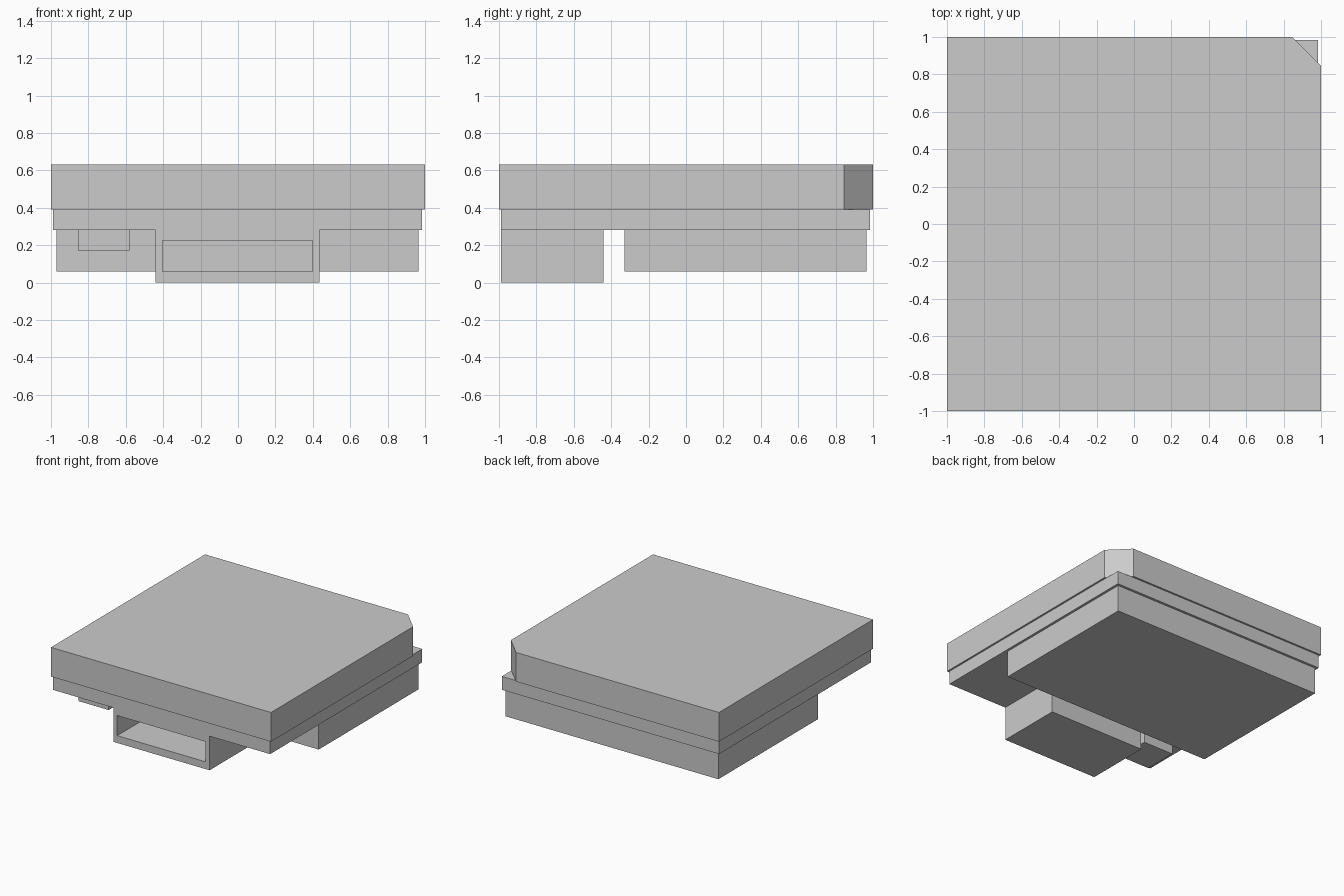
import bpy
import bmesh

cube = bpy.data.objects.get("Cube")
if cube:
    bpy.data.objects.remove(cube, do_unlink=True)

grey = bpy.data.materials.new("light_grey")
grey.use_nodes = True
colour = (0.6, 0.6, 0.6, 1)
grey.diffuse_color = colour
grey.node_tree.nodes["Principled BSDF"].inputs["Base Color"].default_value = colour


def prism(name, outline, z0, z1):
    """Extrude a flat outline from z0 up to z1."""
    bm = bmesh.new()
    base = bm.faces.new([bm.verts.new((x, y, z0)) for x, y in outline])
    top = bmesh.ops.extrude_face_region(bm, geom=[base])["geom"]
    verts = [g for g in top if isinstance(g, bmesh.types.BMVert)]
    bmesh.ops.translate(bm, verts=verts, vec=(0, 0, z1 - z0))
    bmesh.ops.recalc_face_normals(bm, faces=bm.faces)
    mesh = bpy.data.meshes.new(name)
    bm.to_mesh(mesh)
    bm.free()
    mesh.materials.append(grey)
    obj = bpy.data.objects.new(name, mesh)
    bpy.context.collection.objects.link(obj)
    return obj


def box(name, x, y, z):
    outline = [(x[0], y[0]), (x[1], y[0]), (x[1], y[1]), (x[0], y[1])]
    return prism(name, outline, *z)


# Top slab with one clipped corner
prism("top_slab", [(-1, -1), (1, -1), (1, 0.845), (0.845, 1), (-1, 1)], 0.39, 0.63)

# Board and the large block beneath it
box("board", (-0.99, 0.985), (-0.99, 0.985), (0.28, 0.39))
box("lower_block", (-0.97, 0.965), (-0.33, 0.965), (0.06, 0.28))

# Connector housing, with a socket recessed into its front face
connector = box("connector", (-0.44, 0.435), (-0.99, -0.44), (0, 0.28))
bm = bmesh.new()
bm.from_mesh(connector.data)
bm.normal_update()
front = min(bm.faces, key=lambda f: f.calc_center_median().y)
bmesh.ops.inset_individual(bm, faces=[front], thickness=0.05)
for v in front.verts:
    v.co.z = 0.06 if v.co.z < 0.14 else 0.225
pushed = bmesh.ops.extrude_discrete_faces(bm, faces=[front])["faces"]
bmesh.ops.translate(bm, verts=pushed[0].verts, vec=(0, 0.5, 0))
bm.to_mesh(connector.data)
bm.free()

# Small component beside the connector
box("small_component", (-0.855, -0.58), (-0.85, -0.57), (0.17, 0.28))
